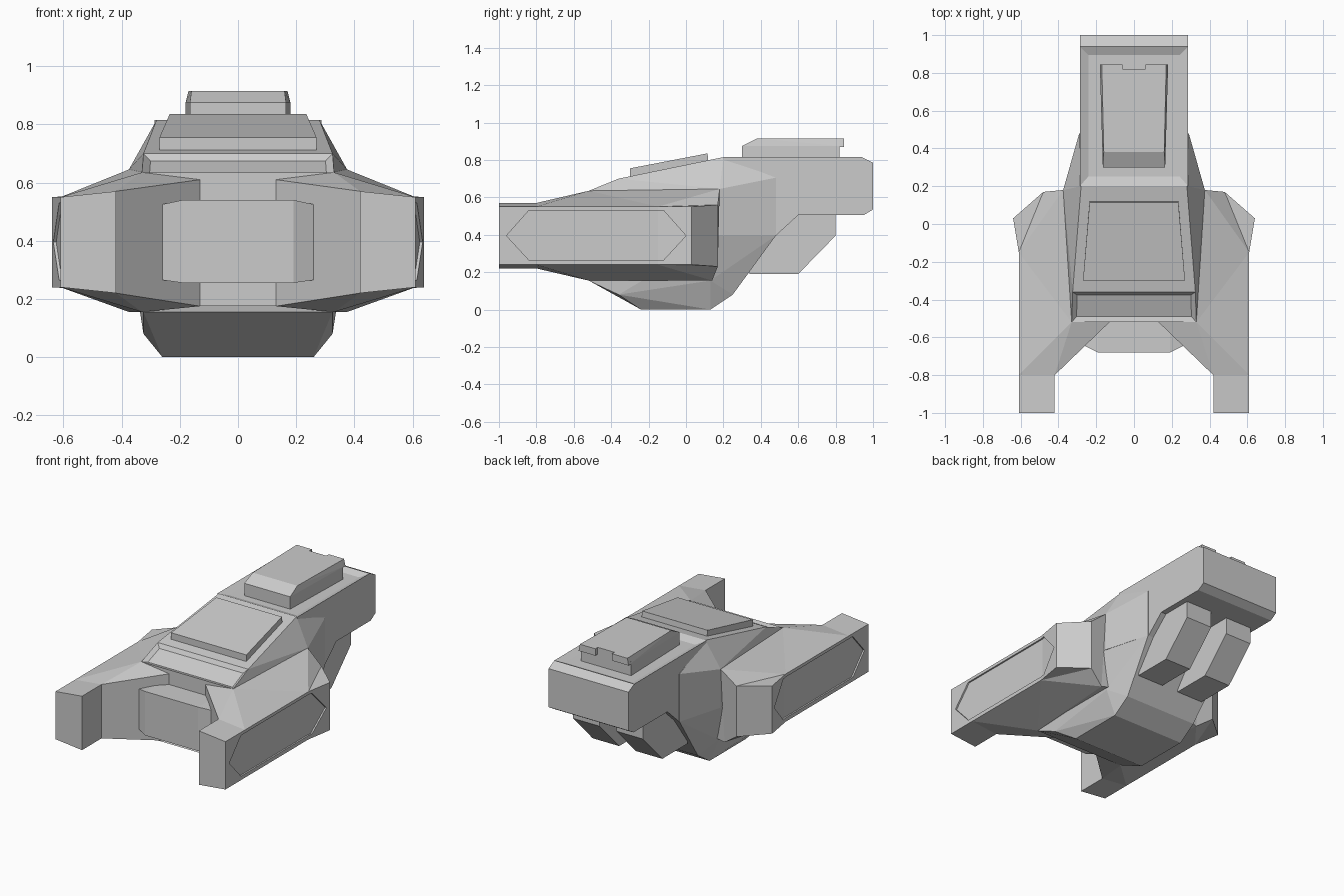
import bpy, bmesh
from mathutils import Vector

if "Cube" in bpy.data.objects:
    bpy.data.objects.remove(bpy.data.objects["Cube"])


def finish(name, bm):
    bmesh.ops.recalc_face_normals(bm, faces=bm.faces[:])
    me = bpy.data.meshes.new(name)
    bm.to_mesh(me)
    bm.free()
    ob = bpy.data.objects.new(name, me)
    bpy.context.collection.objects.link(ob)
    return ob


def inset(bm, direction, thickness, depth):
    # recess the face that points most nearly along direction
    bm.normal_update()
    d = Vector(direction).normalized()
    f = max(bm.faces, key=lambda f: f.normal.dot(d) + 0.01 * f.calc_area())
    bmesh.ops.inset_individual(bm, faces=[f], thickness=thickness, depth=-depth,
                               use_even_offset=True)


def solid(name, pts, sym=True, recess=None):
    # convex block round the given points, mirrored across x = 0 if sym
    bm = bmesh.new()
    for x, y, z in pts:
        bm.verts.new((x, y, z))
        if sym:
            bm.verts.new((-x, y, z))
    r = bmesh.ops.convex_hull(bm, input=bm.verts[:])
    junk = {g for g in r["geom_interior"] + r["geom_unused"]
            if isinstance(g, bmesh.types.BMVert)}
    if junk:
        bmesh.ops.delete(bm, geom=list(junk), context='VERTS')
    bmesh.ops.dissolve_limit(bm, angle_limit=0.02, verts=bm.verts[:], edges=bm.edges[:])
    bmesh.ops.recalc_face_normals(bm, faces=bm.faces[:])
    if recess:
        inset(bm, *recess)
    return finish(name, bm)


def prism(name, profile, x0, x1, recess=None):
    # y-z profile extruded along x
    bm = bmesh.new()
    f = bm.faces.new([bm.verts.new((x0, y, z)) for y, z in profile])
    r = bmesh.ops.extrude_face_region(bm, geom=[f])
    for v in r["geom"]:
        if isinstance(v, bmesh.types.BMVert):
            v.co.x = x1
    bmesh.ops.recalc_face_normals(bm, faces=bm.faces[:])
    if recess:
        inset(bm, *recess)
    return finish(name, bm)


def mirror(ob):
    m = ob.modifiers.new("mirror", 'MIRROR')
    m.use_axis[0] = True


# Side pods: plan outline with top and bottom heights
outline = {
    'A': (.42, -1, .57, .22), 'B': (.61, -1, .55, .24), 'K': (.61, -.8, .55, .24),
    'C': (.61, -.15, .55, .24), 'D': (.64, .03, .55, .24), 'E': (.48, .17, .56, .23),
    'F': (.375, .18, .645, .155), 'L': (0, .18, .5, .25), 'J': (0, -.52, .61, .175),
    'H': (.13, -.52, .61, .175), 'G': (.33, -.52, .635, .155), 'I': (.42, -.8, .57, .22)}
bm = bmesh.new()
top = {k: bm.verts.new((x, y, t)) for k, (x, y, t, b) in outline.items()}
bot = {k: bm.verts.new((x, y - (.04 if k == 'F' else 0), b))
       for k, (x, y, t, b) in outline.items()}
for face in ("ABKI", "IKG", "IGH", "KCG", "CFG", "CEF", "CDE", "GFL", "GLH", "HLJ"):
    bm.faces.new([top[k] for k in face])
    bm.faces.new([bot[k] for k in reversed(face)])
ring = "ABKCDEFLJHI"
for a, b in zip(ring, ring[1:] + ring[0]):
    bm.faces.new([bot[a], bot[b], top[b], top[a]])
pods = finish("side_pods", bm)

# Hexagonal recess on each pod side
hexa = [(-.96, .395, .6), (0, .395, .625)]
for z in (.265, .53):
    hexa += [(-.84, z, .6), (-.15, z, .6), (-.12, z, .605)]
cutter = solid("pod_recess_cutter",
               [(x, y, z) for y, z, xi in hexa for x in (xi, .72)], sym=False)
cutter.hide_render = True
cutter.hide_set(True)
m = pods.modifiers.new("recess", 'BOOLEAN')
m.operation = 'DIFFERENCE'
m.solver = 'EXACT'
m.object = cutter
mirror(pods)

# Upper body with recessed windscreen
solid("upper_body", [(.33, -.52, .635), (.33, -.52, .6), (.325, -.36, .70), (.28, .2, .815),
                     (.375, .18, .645), (.375, .18, .395), (.29, .48, .705),
                     (.29, .48, .395), (.33, -.4, .4)],
      recess=((0, -.38, .92), .025, .018))

# Belly keel
solid("belly_keel", [(.325, -.52, .155), (.325, -.36, .08), (.26, -.24, 0), (.26, .13, 0),
                     (.26, .25, .08), (.29, .48, .395), (.375, .17, .395),
                     (.325, .13, .155)])

# Rear housing with recessed roof
prism("rear_housing", [(.2, .815), (.94, .815), (1, .785), (1, .535), (.95, .505),
                       (.6, .505), (.48, .395), (.2, .395)], -.287, .287,
      recess=((0, 0, 1), .045, .02))

# Twin rear thruster blocks
thruster = prism("rear_thrusters", [(.5, .52), (.8, .52), (.8, .395), (.6, .19),
                                    (.34, .19), (.34, .45)], .06, .25)
mirror(thruster)

# Nose block between the pods
solid("nose_block", [(x, y, z) for x, y, lo, hi in
                     ((.26, -.645, .265, .525), (.19, -.68, .255, .54),
                      (.26, -.45, .265, .525), (.19, -.45, .255, .54))
                     for z in (lo, hi)])

# Sloping roof plate
solid("roof_plate", [(.27, -.3, .70), (.27, -.3, .755), (.235, .115, .835), (.235, .12, .79)])

# Raised hatch with two rear tabs
solid("roof_hatch", [(.165, .3, .79), (.165, .3, .875), (.16, .38, .915), (.17, .82, .915),
                     (.18, .82, .875), (.18, .82, .79), ])
tab = solid("hatch_tabs", [(x, y, z) for y in (.81, .845)
                           for x, z in ((.06, .87), (.18, .87), (.17, .915), (.06, .915))],
            sym=False)
mirror(tab)
